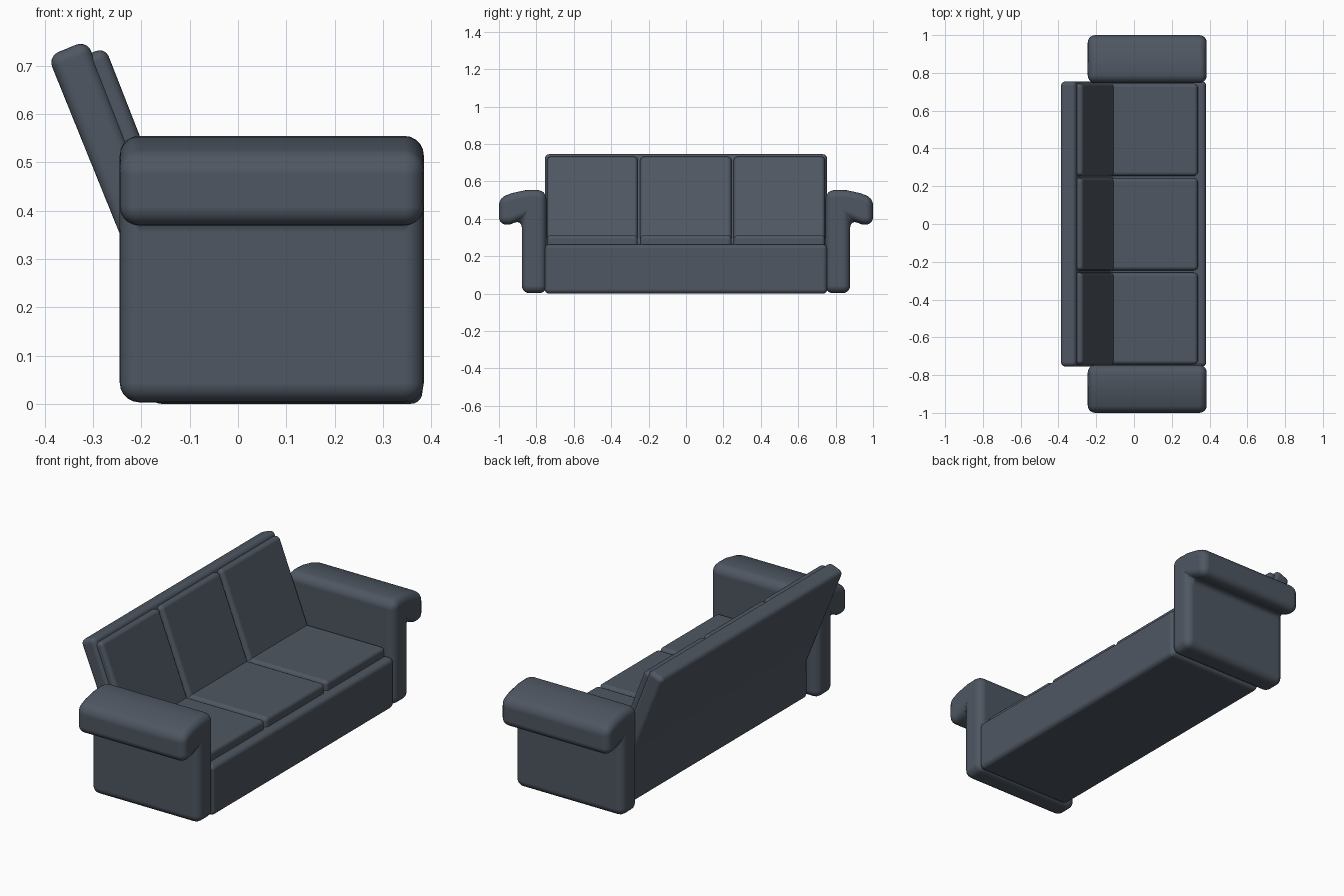
import bpy, bmesh

if "Cube" in bpy.data.objects:
    bpy.data.objects.remove(bpy.data.objects["Cube"])

mat = bpy.data.materials.new("slate upholstery")
mat.diffuse_color = (0.077, 0.095, 0.122, 1)
mat.use_nodes = True
mat.node_tree.nodes["Principled BSDF"].inputs["Base Color"].default_value = mat.diffuse_color


def prism(name, profile, axis, a, b, bevel, segments=5):
    """Extrude a 2D profile from a to b along y (xz profile) or x (yz profile), with rounded edges."""
    def place(p, t):
        return (p[0], t, p[1]) if axis == "y" else (t, p[0], p[1])
    bm = bmesh.new()
    ends = [[bm.verts.new(place(p, t)) for p in profile] for t in (a, b)]
    n = len(profile)
    for ring in ends:
        bm.faces.new(ring)
    for i in range(n):
        j = (i + 1) % n
        bm.faces.new((ends[0][i], ends[0][j], ends[1][j], ends[1][i]))
    bmesh.ops.recalc_face_normals(bm, faces=bm.faces)
    for f in bm.faces:
        f.smooth = True
    me = bpy.data.meshes.new(name)
    bm.to_mesh(me)
    bm.free()
    me.materials.append(mat)
    ob = bpy.data.objects.new(name, me)
    bpy.context.collection.objects.link(ob)
    mod = ob.modifiers.new("rounded edges", "BEVEL")
    mod.width, mod.segments = bevel, segments
    mod.limit_method = "ANGLE"
    mod.angle_limit = 0.6
    mod.use_clamp_overlap = False
    mod.harden_normals = True
    return ob


# base and leaning backrest in one profile, its back set in between the arms
prism("base_and_backrest",
      [(-0.183, 0.0), (0.382, 0.0), (0.382, 0.264), (-0.121, 0.264),
       (-0.313, 0.753), (-0.394, 0.72), (-0.183, 0.199)],
      "y", -0.755, 0.755, 0.024)

# three seat cushions and three back cushions
for label, y0, y1 in (("left", -0.743, -0.258), ("middle", -0.245, 0.243), ("right", 0.255, 0.743)):
    prism("seat_cushion_" + label,
          [(-0.20, 0.235), (0.338, 0.235), (0.338, 0.312), (-0.20, 0.312)],
          "y", y0, y1, 0.02)
    prism("back_cushion_" + label,
          [(-0.16, 0.27), (-0.092, 0.27), (-0.275, 0.738), (-0.355, 0.708)],
          "y", y0, y1, 0.02)

# rolled armrests, overhanging outwards
arm = [(0.746, 0.003), (0.878, 0.003), (0.878, 0.395), (0.94, 0.37), (1.0, 0.368),
       (1.0, 0.512), (0.93, 0.538), (0.86, 0.553), (0.80, 0.555), (0.746, 0.547)]
for label, s in (("left", -1), ("right", 1)):
    prism("armrest_" + label, [(s * y, z) for y, z in arm], "x", -0.245, 0.385, 0.04)
